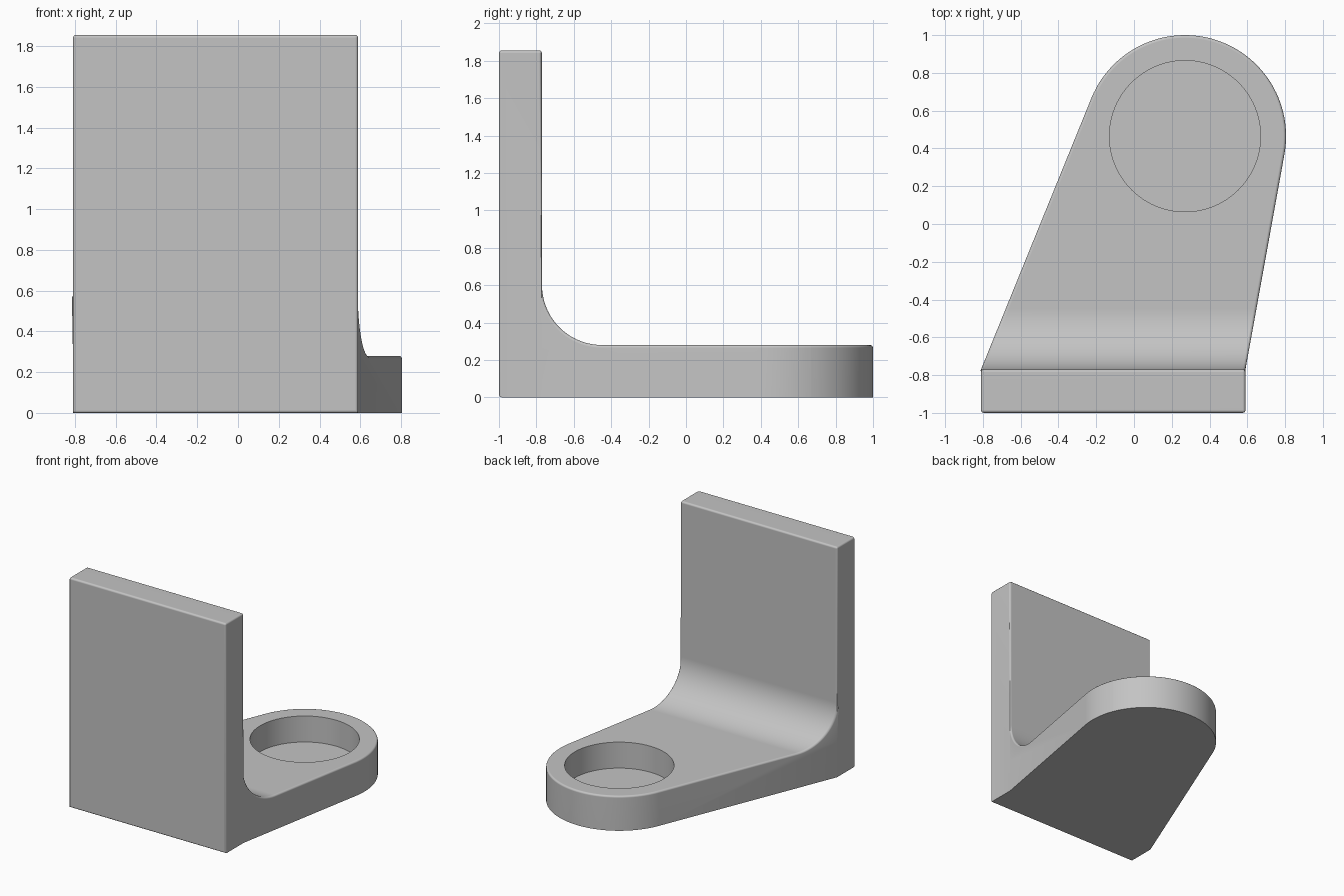
import bpy, bmesh
from math import radians, sin, cos, acos, atan2, sqrt, hypot

if "Cube" in bpy.data.objects:
    bpy.data.objects.remove(bpy.data.objects["Cube"])

# Main dimensions
FRONT, WALL_BACK = -1.0, -0.77
WALL_LEFT, WALL_RIGHT = -0.81, 0.59
WALL_TOP, ARM_TOP = 1.855, 0.28
FILLET = 0.32
CX, CY, R = 0.27, 0.465, 0.535
HOLE_R, HOLE_FLOOR = 0.40, 0.07
EDGE_ROUND = 0.015


def tangent(px, side):
    """Point where the arm's straight flank meets its round end."""
    dx, dy = px - CX, WALL_BACK - CY
    a = atan2(dy, dx) + side * acos(R / hypot(dx, dy))
    return CX + R * cos(a), CY + R * sin(a)


def flank_x(y, px, side):
    tx, ty = tangent(px, side)
    if y <= WALL_BACK:
        return px
    if y <= ty:
        return px + (tx - px) * (y - WALL_BACK) / (ty - WALL_BACK)
    return CX + side * sqrt(max(R * R - (y - CY) ** 2, 0))


# Side profile: wall, fillet, flat arm with a round end
profile = [(FRONT, WALL_TOP), (WALL_BACK, WALL_TOP)]
STEPS = 18
for i in range(STEPS + 1):
    a = radians(90) * i / STEPS
    profile.append((WALL_BACK + FILLET * (1 - cos(a)),
                    ARM_TOP + FILLET * (1 - sin(a))))
stations = [CY + R * sin(radians(88.5 - 3 * k)) for k in range(33)]
stations += [tangent(WALL_LEFT, -1)[1], tangent(WALL_RIGHT, 1)[1]]
profile += [(y, ARM_TOP) for y in sorted(stations)]

bm = bmesh.new()


def pair(y, z):
    return (bm.verts.new((flank_x(y, WALL_LEFT, -1), y, z)),
            bm.verts.new((flank_x(y, WALL_RIGHT, 1), y, z)))


top = [pair(y, z) for y, z in profile]
low = []
for i, (y, z) in enumerate(profile):
    low.append(low[1] if i == 2 else pair(y, 0))

for i in range(len(profile) - 1):
    bm.faces.new((top[i][0], top[i][1], top[i + 1][1], top[i + 1][0]))
    if i == 1:
        continue
    bm.faces.new((low[i][0], low[i + 1][0], low[i + 1][1], low[i][1]))
    for s in (0, 1):
        ring = [top[i][s], low[i][s], low[i + 1][s]]
        if i == 0:
            ring.append(top[2][s])
        bm.faces.new(ring + [top[i + 1][s]])
for i in (0, -1):
    bm.faces.new((top[i][0], top[i][1], low[i][1], low[i][0]))
bmesh.ops.recalc_face_normals(bm, faces=bm.faces[:])

# Merge coplanar strips, then round the exposed edges
bmesh.ops.dissolve_limit(bm, angle_limit=0.005, verts=bm.verts[:],
                         edges=bm.edges[:])


def rounded(e):
    arm_base = all(v.co.z < 0.01 for v in e.verts) and \
        any(v.co.y > FRONT + 0.01 for v in e.verts)
    return e.calc_face_angle(0) > radians(35) and not arm_base


bmesh.ops.bevel(bm, geom=[e for e in bm.edges if rounded(e)],
                offset=EDGE_ROUND, offset_type='OFFSET', segments=3,
                profile=0.5, affect='EDGES', clamp_overlap=False)
mesh = bpy.data.meshes.new("angle_bracket")
bm.to_mesh(mesh)
bm.free()
bracket = bpy.data.objects.new("angle_bracket", mesh)
bpy.context.collection.objects.link(bracket)

# Grey material
grey = bpy.data.materials.new("plain_grey")
grey.use_nodes = True
colour = (0.55, 0.55, 0.55, 1)
grey.diffuse_color = colour
grey.node_tree.nodes["Principled BSDF"].inputs["Base Color"].default_value = colour
mesh.materials.append(grey)

# Blind round pocket in the arm
bpy.ops.mesh.primitive_cylinder_add(vertices=96, radius=HOLE_R, depth=1,
                                    location=(CX, CY, HOLE_FLOOR + 0.5))
cutter = bpy.context.object
cutter.name = "pocket_cutter"
cutter.hide_render = True
cutter.data.materials.append(grey)
cut = bracket.modifiers.new("pocket", 'BOOLEAN')
cut.operation = 'DIFFERENCE'
cut.solver = 'EXACT'
cut.object = cutter
bpy.ops.object.select_all(action='DESELECT')
bracket.select_set(True)
bpy.context.view_layer.objects.active = bracket
bpy.ops.object.modifier_apply(modifier=cut.name)
bpy.data.objects.remove(cutter)

# Smooth curves, crisp flats
bpy.ops.object.shade_smooth_by_angle(angle=radians(40))
weighted = bracket.modifiers.new("flat_faces", 'WEIGHTED_NORMAL')
weighted.keep_sharp = True
